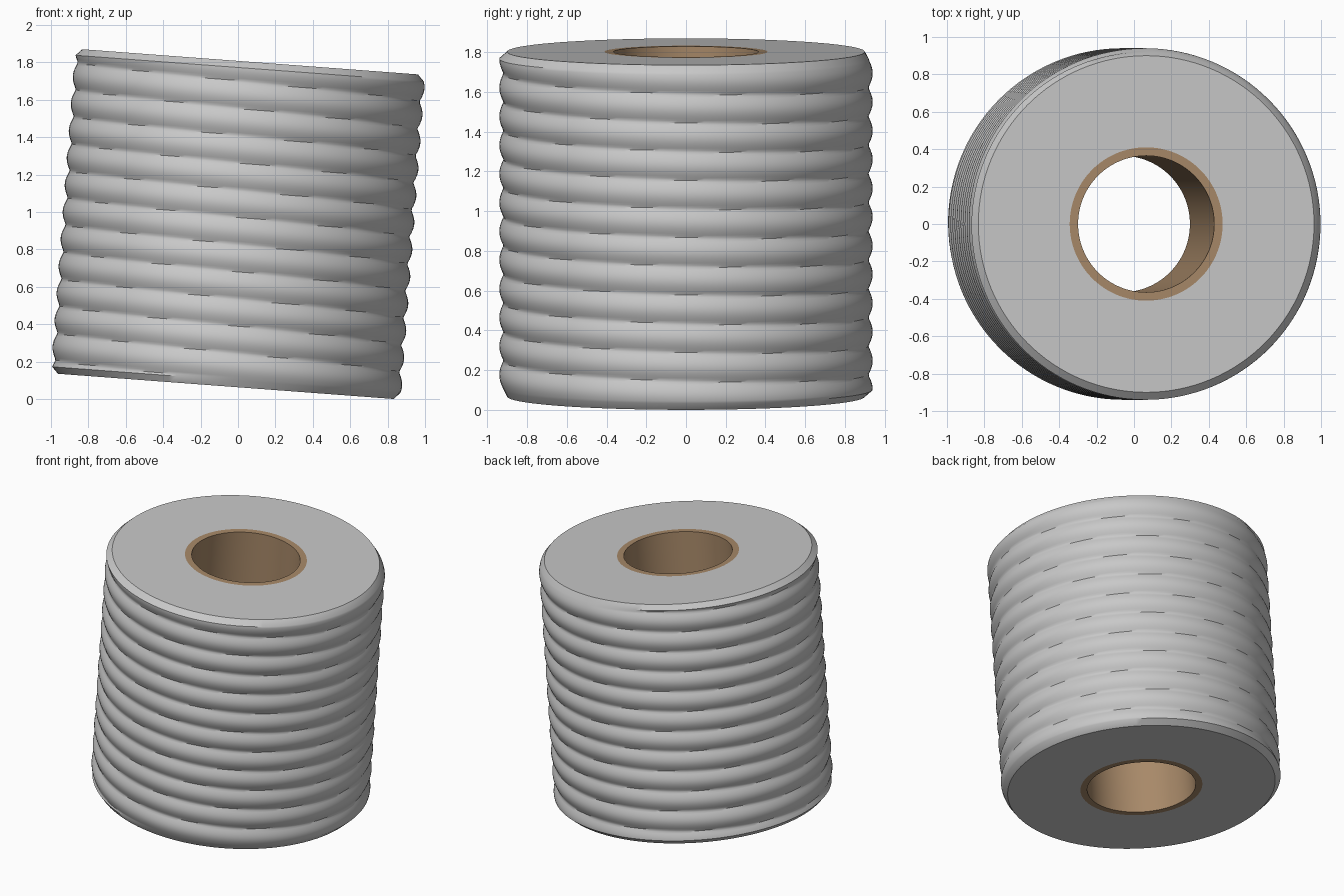
import bpy, bmesh
from math import sin, cos, pi, radians
from mathutils import Matrix

if "Cube" in bpy.data.objects:
    bpy.data.objects.remove(bpy.data.objects["Cube"])

HEIGHT = 1.74
TURNS = 12
PITCH = HEIGHT / TURNS
SEGS = 128
ROWS = TURNS * 12
CHAMFER = 0.035
CAP_R, CORE_R, HOLE_R = 0.9, 0.41, 0.365
TILT = Matrix.Translation((0, 0, 0.935)) @ Matrix.Rotation(radians(4.29), 4, 'Y')


def material(name, color):
    mat = bpy.data.materials.new(name)
    mat.use_nodes = True
    mat.diffuse_color = color
    mat.node_tree.nodes["Principled BSDF"].inputs["Base Color"].default_value = color
    return mat


def wound_radius(angle, z):
    """Rounded coils separated by a narrow spiral groove."""
    return 0.918 + 0.022 * abs(sin(pi * (z / PITCH + angle / (2 * pi))))


def ring(bm, z, radius):
    verts = []
    for i in range(SEGS):
        a = 2 * pi * i / SEGS
        r = radius(a, z) if callable(radius) else radius
        verts.append(bm.verts.new((r * cos(a), r * sin(a), z)))
    return verts


def lathe(name, levels, mat, closed=False):
    """Bridge a list of (z, radius) rings into a tilted solid of revolution."""
    bm = bmesh.new()
    rings = [ring(bm, z, r) for z, r in levels]
    pairs = list(zip(rings, rings[1:]))
    if closed:
        pairs.append((rings[-1], rings[0]))
    for low, high in pairs:
        for i in range(SEGS):
            j = (i + 1) % SEGS
            bm.faces.new((low[i], low[j], high[j], high[i]))
    bmesh.ops.recalc_face_normals(bm, faces=bm.faces)
    mesh = bpy.data.meshes.new(name)
    bm.to_mesh(mesh)
    bm.free()
    mesh.materials.append(mat)
    obj = bpy.data.objects.new(name, mesh)
    bpy.context.collection.objects.link(obj)
    obj.matrix_world = TILT
    bpy.ops.object.select_all(action='DESELECT')
    obj.select_set(True)
    bpy.context.view_layer.objects.active = obj
    bpy.ops.object.shade_smooth_by_angle(angle=radians(40))
    return obj


grey = material("light grey", (0.58, 0.58, 0.58, 1))
brown = material("cardboard brown", (0.39, 0.25, 0.14, 1))

# Wound outer roll with chamfered rims and flat ends
half = HEIGHT / 2
body_half = half - CHAMFER
levels = [(-half, CORE_R), (-half, CAP_R)]
levels += [(-body_half + 2 * body_half * k / ROWS, wound_radius) for k in range(ROWS + 1)]
levels += [(half, CAP_R), (half, CORE_R)]
lathe("wound_roll", levels, grey)

# Hollow core tube, flush with the ends
lathe("core_tube", [(-half, HOLE_R), (-half, CORE_R), (half, CORE_R), (half, HOLE_R)],
      brown, closed=True)
